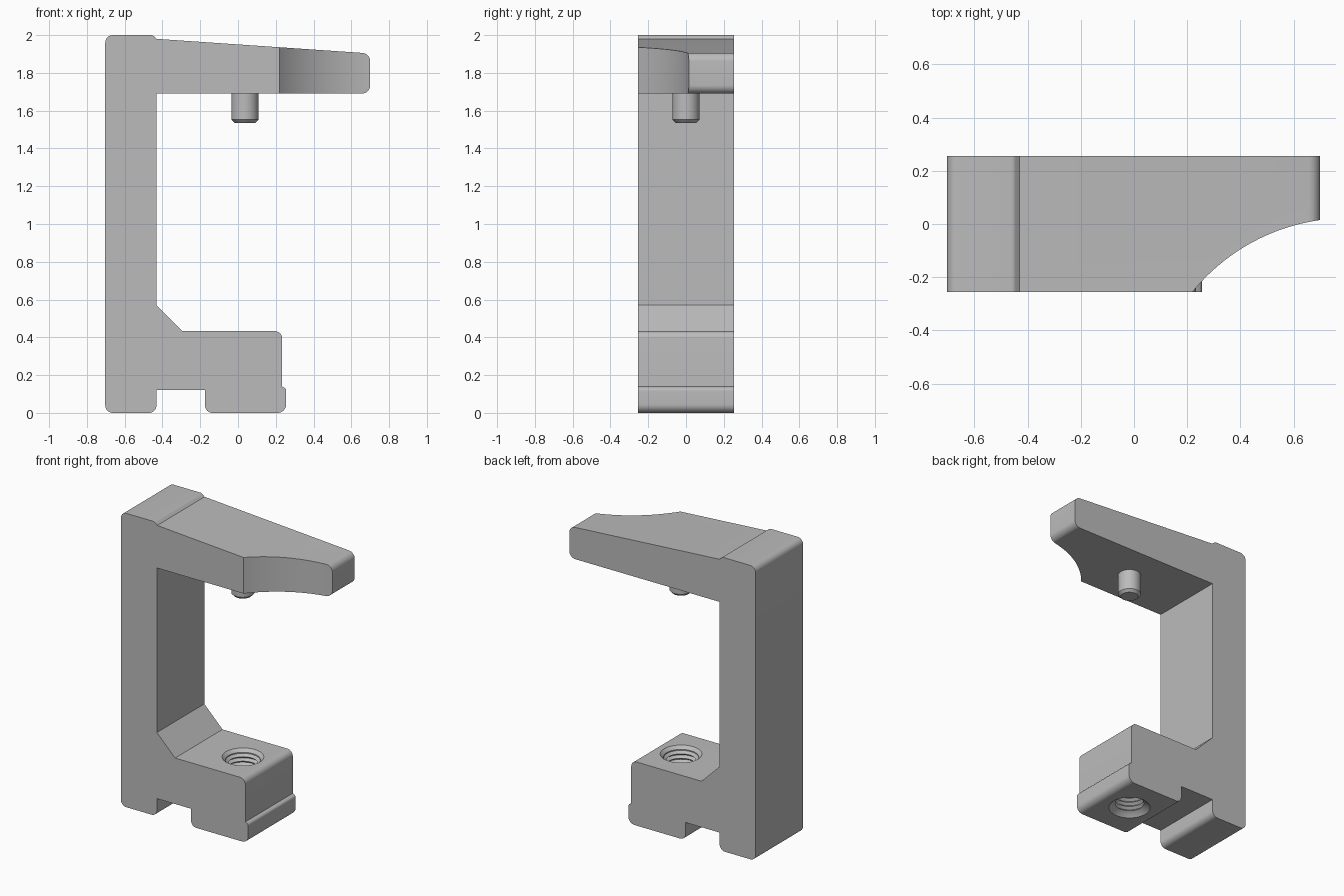
import bpy, bmesh, math
from mathutils import Vector

if "Cube" in bpy.data.objects:
    bpy.data.objects.remove(bpy.data.objects["Cube"])

HALF = 0.255      # half depth of the bracket
AXIS_X = 0.037    # shared axis of the pin and the threaded hole

gray = bpy.data.materials.new("plain gray")
gray.use_nodes = True
gray.diffuse_color = (0.5, 0.5, 0.5, 1)
gray.node_tree.nodes["Principled BSDF"].inputs["Base Color"].default_value = (0.5, 0.5, 0.5, 1)


def make_object(name, bm):
    bmesh.ops.recalc_face_normals(bm, faces=bm.faces)
    mesh = bpy.data.meshes.new(name)
    bm.to_mesh(mesh)
    bm.free()
    mesh.materials.append(gray)
    obj = bpy.data.objects.new(name, mesh)
    bpy.context.collection.objects.link(obj)
    return obj


def rounded(corners, steps=8):
    """Outline with each (x, z, radius) corner replaced by a fillet arc."""
    out = []
    for i, (x, z, r) in enumerate(corners):
        p = Vector((x, z))
        if r == 0:
            out.append(p)
            continue
        a = (Vector(corners[i - 1][:2]) - p).normalized()
        b = (Vector(corners[(i + 1) % len(corners)][:2]) - p).normalized()
        half = a.angle(b) / 2
        centre = p + (a + b).normalized() * (r / math.sin(half))
        start = p + a * (r / math.tan(half)) - centre
        end = p + b * (r / math.tan(half)) - centre
        sweep = math.pi - 2 * half
        for k in range(steps + 1):
            t = k / steps
            out.append(centre + (start * math.sin((1 - t) * sweep)
                                 + end * math.sin(t * sweep)) / math.sin(sweep))
    return out


def extrude(name, points, direction):
    bm = bmesh.new()
    face = bm.faces.new([bm.verts.new(p) for p in points])
    new = bmesh.ops.extrude_face_region(bm, geom=[face])["geom"]
    bmesh.ops.translate(bm, vec=direction,
                        verts=[v for v in new if isinstance(v, bmesh.types.BMVert)])
    return make_object(name, bm)


def lathe(name, profile, segments=48):
    """Closed solid turned about the vertical axis from (radius, z) points."""
    bm = bmesh.new()
    rings = []
    for r, z in profile:
        rings.append([bm.verts.new((AXIS_X + r * math.cos(math.tau * k / segments),
                                    r * math.sin(math.tau * k / segments), z))
                      for k in range(segments)])
    for low, high in zip(rings, rings[1:]):
        for k in range(segments):
            n = (k + 1) % segments
            bm.faces.new((low[k], low[n], high[n], high[k]))
    bm.faces.new(rings[0])
    bm.faces.new(rings[-1])
    return make_object(name, bm)


def cut(target, cutter):
    mod = target.modifiers.new(cutter.name, "BOOLEAN")
    mod.operation = "DIFFERENCE"
    mod.solver = "EXACT"
    mod.object = cutter
    bpy.context.view_layer.objects.active = target
    bpy.ops.object.modifier_apply(modifier=mod.name)
    bpy.data.objects.remove(cutter)


# C-shaped bracket body
outline = rounded([
    (-0.703, 0, 0.04), (-0.432, 0, 0.04), (-0.432, 0.12, 0), (-0.175, 0.12, 0),
    (-0.175, 0, 0.04), (0.255, 0, 0.045), (0.255, 0.128, 0.02), (0.234, 0.14, 0),
    (0.234, 0.433, 0.04), (-0.295, 0.433, 0), (-0.432, 0.57, 0), (-0.432, 1.69, 0),
    (0.7, 1.69, 0.045), (0.7, 1.903, 0.045), (-0.43, 1.98, 0), (-0.452, 2, 0.025),
    (-0.703, 2, 0.04)])
bracket = extrude("bracket_body", [(p.x, -HALF, p.y) for p in outline], (0, 2 * HALF, 0))

# Curved scoop in the front of the arm tip
scoop = [(0.803 + 0.751 * math.cos(math.radians(a)), -0.729 + 0.751 * math.sin(math.radians(a)), 1.5)
         for a in range(60, 181, 2)]
cut(bracket, extrude("scoop_cutter", scoop + [(0.9, -0.729, 1.5)], (0, 0, 0.7)))

# Threaded hole with countersunk ends
pitch, turns = 0.03, 13
thread = [(0.15, -0.02), (0.108, 0.022)]
for i in range(turns):
    z = 0.025 + i * pitch
    thread += [(0.09, z + 0.2 * pitch), (0.108, z + 0.7 * pitch)]
thread += [(0.108, 0.413), (0.15, 0.453)]
cut(bracket, lathe("thread_cutter", thread))

# Locating pin under the arm
pin = lathe("locating_pin", [(0.055, 1.535), (0.072, 1.552), (0.072, 1.7)])

# Smooth curved walls, keep edges sharp
for obj in (bracket, pin):
    bpy.ops.object.select_all(action="DESELECT")
    obj.select_set(True)
    bpy.context.view_layer.objects.active = obj
    bpy.ops.object.shade_smooth_by_angle(angle=math.radians(25))
